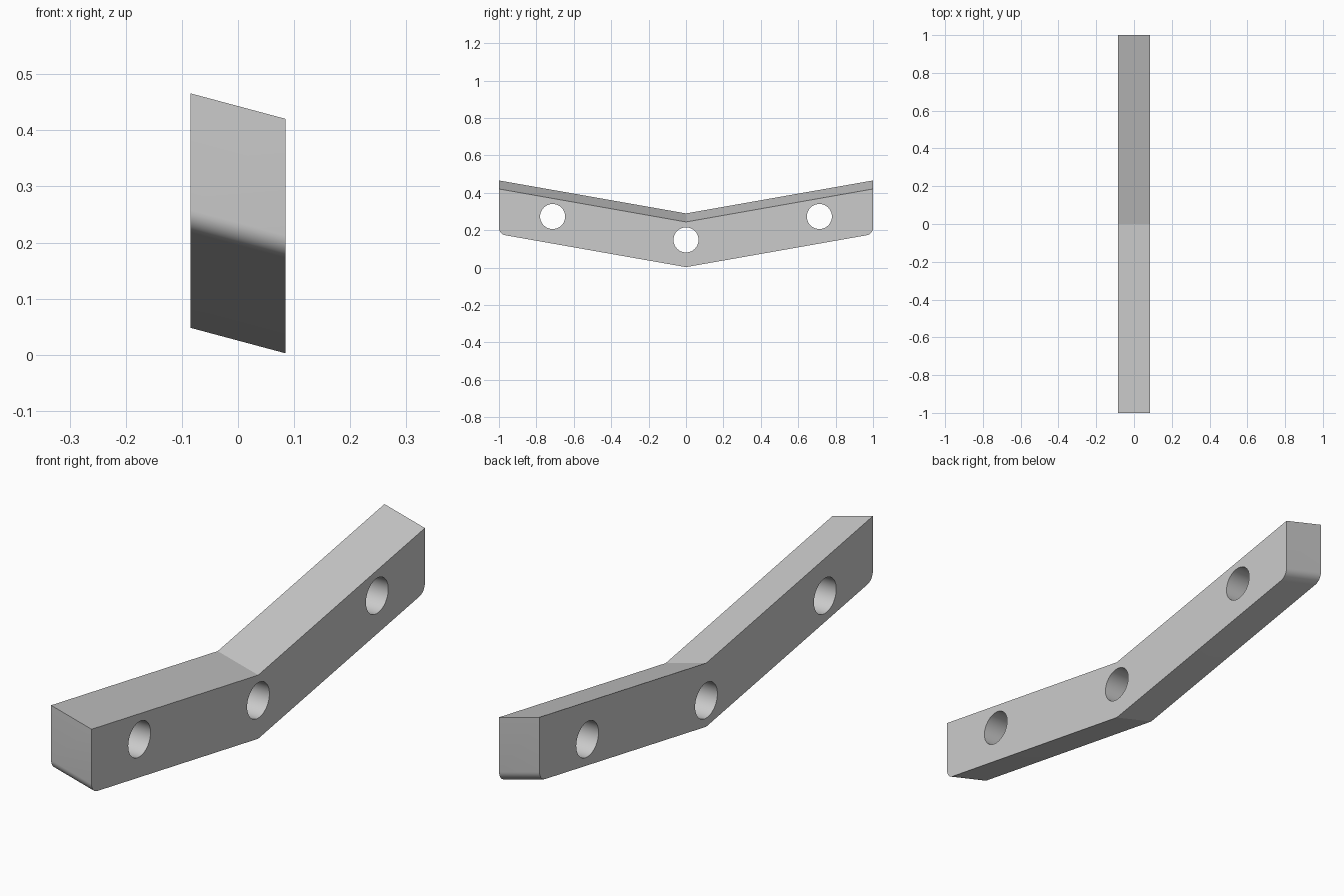
import bpy, bmesh, math
from mathutils import Vector, Matrix

cube = bpy.data.objects.get("Cube")
if cube:
    bpy.data.objects.remove(cube)

HALF_W = 0.085
RISE = math.tan(math.radians(10))    # slope of each arm
LEAN = math.tan(math.radians(15))    # sideways slope of top and bottom
BOTTOM, TOP = 0.0025, 0.244          # heights at mid length on the left side
RADIUS, STEPS = 0.04, 8              # rounded lower ends

grey = bpy.data.materials.new("grey")
grey.use_nodes = True
colour = (0.6, 0.6, 0.6, 1)
grey.diffuse_color = colour
grey.node_tree.nodes["Principled BSDF"].inputs["Base Color"].default_value = colour


def add_object(name, bm):
    bmesh.ops.recalc_face_normals(bm, faces=bm.faces)
    mesh = bpy.data.meshes.new(name)
    bm.to_mesh(mesh)
    bm.free()
    mesh.materials.append(grey)
    obj = bpy.data.objects.new(name, mesh)
    bpy.context.collection.objects.link(obj)
    return obj


# Half profile: rounded lower corner, then upper corner
centre_y = 1 - RADIUS
centre_z = BOTTOM + RISE * centre_y + RADIUS / math.cos(math.radians(10))
half = []
for i in range(STEPS + 1):
    a = math.radians(-80 + 80 * i / STEPS)
    half.append((centre_y + RADIUS * math.cos(a), centre_z + RADIUS * math.sin(a)))
half.append((1, TOP + RISE))
profile = [(0, BOTTOM)] + half + [(0, TOP)] + [(-y, z) for y, z in reversed(half)]

# Bent bar: profile extruded across x and sheared upward to the right
bm = bmesh.new()
left, right = [
    [bm.verts.new((x, y, z + LEAN * (HALF_W - x))) for y, z in profile]
    for x in (HALF_W, -HALF_W)
]
bm.faces.new(left)
bm.faces.new(right[::-1])
for i in range(len(profile)):
    j = (i + 1) % len(profile)
    bm.faces.new((left[i], right[i], right[j], left[j]))
bar = add_object("bent_bar", bm)

# Three straight through holes
bm = bmesh.new()
for y, z in ((-0.713, 0.273), (0, 0.148), (0.713, 0.273)):
    bmesh.ops.create_cone(
        bm, cap_ends=True, segments=48, radius1=0.067, radius2=0.067, depth=0.6,
        matrix=Matrix.Translation(Vector((0, y, z))) @ Matrix.Rotation(math.pi / 2, 4, "Y"))
cutter = add_object("hole_cutter", bm)

cut = bar.modifiers.new("holes", "BOOLEAN")
cut.operation = "DIFFERENCE"
cut.solver = "EXACT"
cut.object = cutter

bpy.ops.object.select_all(action="DESELECT")
bar.select_set(True)
bpy.context.view_layer.objects.active = bar
bpy.ops.object.modifier_apply(modifier="holes")
bpy.data.objects.remove(cutter)
bpy.ops.object.shade_smooth_by_angle(angle=math.radians(14))
